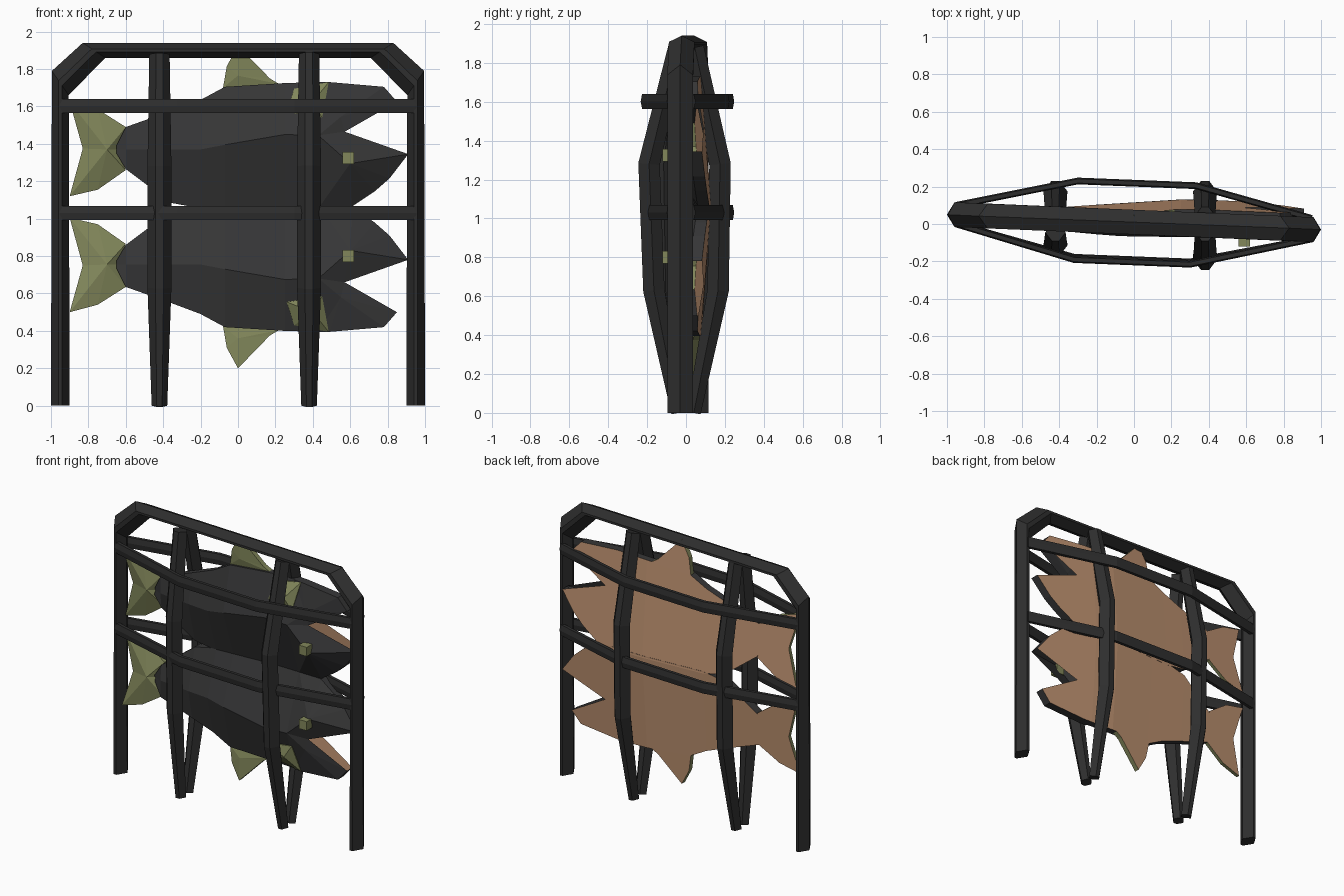
import bpy, bmesh
from mathutils import Vector

if "Cube" in bpy.data.objects:
    bpy.data.objects.remove(bpy.data.objects["Cube"])


def material(name, rgb):
    m = bpy.data.materials.new(name)
    m.diffuse_color = (*rgb, 1)
    m.use_nodes = True
    m.node_tree.nodes["Principled BSDF"].inputs["Base Color"].default_value = m.diffuse_color
    return m


IRON = material("dark iron", (0.027, 0.027, 0.027))
SKIN = material("charred skin", (0.037, 0.037, 0.038))
FLESH = material("brown flesh", (0.52, 0.29, 0.165))
GREEN = material("olive fin", (0.225, 0.245, 0.105))


def finish(name, bm, mats):
    mesh = bpy.data.meshes.new(name)
    bm.to_mesh(mesh)
    bm.free()
    for m in mats:
        mesh.materials.append(m)
    ob = bpy.data.objects.new(name, mesh)
    bpy.context.collection.objects.link(ob)
    return ob


def bar(name, path, axis, wide, corner, deep, scales=None, point_on_axis=True, mitres=None):
    """Mitred six-sided bar along a bent path; axis lies across the bar."""
    bm = bmesh.new()
    P = [Vector(p) for p in path]
    A = Vector(axis)
    rings = []
    for i, p in enumerate(P):
        d0 = (p - P[max(i - 1, 0)]).normalized() if i else (P[1] - p).normalized()
        d1 = (P[i + 1] - p).normalized() if i < len(P) - 1 else d0
        t = (d0 + d1).normalized()
        n = t.cross(A).normalized() / max(t.dot(d0), 0.3)
        if mitres and i in mitres:
            n = Vector(mitres[i])
        s = scales[i] if scales else 1
        ring = []
        for u, v in [(wide, 0), (corner, deep), (-corner, deep),
                     (-wide, 0), (-corner, -deep), (corner, -deep)]:
            if not point_on_axis:
                u, v = v, u
            ring.append(bm.verts.new(p + A * u * s + n * v * s))
        rings.append(ring)
    for a, b in zip(rings, rings[1:]):
        for k in range(6):
            bm.faces.new((a[k], a[(k + 1) % 6], b[(k + 1) % 6], b[k]))
    bm.faces.new(rings[0])
    bm.faces.new(rings[-1])
    bmesh.ops.recalc_face_normals(bm, faces=bm.faces)
    return finish(name, bm, [IRON])


# outer frame with heavy chamfered corners, slightly turned in plan
bar("outer_frame", [(x, 0.01 - 0.042 * x, z) for x, z in
    [(-.95, 0), (-.95, 1.725), (-.77, 1.9), (.77, 1.9), (.95, 1.725), (.95, 0)]],
    (0, 1, 0), 0.05, 0.01, 0.066, point_on_axis=False,
    mitres={1: (-.9, 0, 1.3), 2: (-1.2, 0, .8), 3: (1.2, 0, .8), 4: (.9, 0, 1.3)})

# bowed upright bars, front and back
for label, x, ys in [("front_left", -.42, (-.105, -.115)), ("front_right", .38, (-.165, -.19)),
                     ("back_left", -.42, (.165, .175)), ("back_right", .38, (.165, .175))]:
    s = -1 if ys[0] < 0 else 1
    bar("upright_" + label, [(x, s * .04, 0), (x, ys[0], .63), (x, ys[1], 1.28), (x, s * .045, 1.88)],
        (1, 0, 0), 0.064, 0.022, 0.055, (.65, 1, 1, .85))

# bowed cross bars, upper and lower
for label, z, k in [("upper", 1.602, 0), ("lower", 1.03, .012)]:
    for side, path in [("front", [(-.95, 0), (-.32, -.19 + k), (.3, -.215 + k), (.95, -.08)]),
                       ("back", [(-.95, .1), (-.3, .23), (.33, .205), (.95, .03)])]:
        bar("cross_bar_%s_%s" % (side, label), [(x, y, z) for x, y in path],
            (0, 0, 1), 0.018, 0.011, 0.038, point_on_axis=False)


# ---- two half fish, the upper one mirrored ----
def back_y(x, z):
    """Bowed flesh side, falling away towards the bellies."""
    y = 0.06 + (x + .9) * .0625 if x < .3 else 0.135 - (x - .3) * .05
    return y - .08 * abs(1.0625 - z)


def orient(bm, flesh_faces):
    bmesh.ops.recalc_face_normals(bm, faces=bm.faces)
    bm.normal_update()
    if flesh_faces[0].normal.y < 0:
        bmesh.ops.reverse_faces(bm, faces=bm.faces)
    for f in flesh_faces:
        f.material_index = 1


def relief(name, flip, outline, apex, mat, depth=.06, gaps=(), base=None, back_mat=FLESH):
    """Flat flesh back, thin rim (open at gaps), facets rising to an apex."""
    bm = bmesh.new()
    back, front = [], []
    for p in outline:
        yb = back_y(p[0], p[1])
        yf = p[2] if len(p) > 2 else yb - depth
        back.append(bm.verts.new((p[0], yf + base if base else yb, flip(p[1]))))
        front.append(bm.verts.new((p[0], yf, flip(p[1]))))
    top = bm.verts.new((apex[0], apex[1], flip(apex[2])))
    n = len(outline)
    for i in range(n):
        j = (i + 1) % n
        bm.faces.new((front[i], front[j], top))
        if i not in gaps:
            bm.faces.new((back[i], back[j], front[j], front[i]))
    flesh = bm.faces.new(back)
    orient(bm, [flesh])
    finish(name, bm, [mat, back_mat])


def body(name, flip):
    # x, belly z, ridge z, back z, ridge y
    stations = [(-.65, .735, .755, .775, .01), (-.6, .635, .755, .86, -.01), (-.36, .55, .755, 1.04, -.04),
                (-.2, .49, .755, 1.07, -.055), (-.07, .42, .73, 1.07, -.065),
                (.25, .4, .675, 1.07, -.07), (.43, .395, .68, 1.07, -.07)]
    bm = bmesh.new()
    rings = []
    for x, zb, zr, zt, yr in stations:
        y0, y1 = back_y(x, zb), back_y(x, zt)
        rings.append([bm.verts.new((x, y, flip(z))) for y, z in
                      [(y0, zb), (y0 - .05, zb), (yr, zr), (y1 - .06, zt), (y1, zt)]])
    flesh = []
    for a, b in zip(rings, rings[1:]):
        for k in range(5):
            f = bm.faces.new((a[k], a[(k + 1) % 5], b[(k + 1) % 5], b[k]))
            if k == 4:
                flesh.append(f)
    orient(bm, flesh)
    finish(name, bm, [SKIN, FLESH])


def box(name, centre, size, mat):
    bm = bmesh.new()
    bmesh.ops.create_cube(bm, size=1)
    bmesh.ops.scale(bm, vec=size, verts=bm.verts)
    bmesh.ops.translate(bm, vec=centre, verts=bm.verts)
    finish(name, bm, [mat])


for label, flip in [("lower", lambda z: z), ("upper", lambda z: 2.125 - z)]:
    body(label + "_fish_body", flip)
    # head and jaw, left open along the mouth and where they join the body
    relief(label + "_fish_head", flip,
           [(.43, .68, -.07), (.57, .66, -.03), (.91, .78), (.81, .91), (.73, .98), (.61, 1.06), (.43, 1.07)],
           (.6, -.08, .83), SKIN, gaps=(0, 1, 6))
    relief(label + "_fish_jaw", flip,
           [(.43, .68, -.07), (.57, .66, -.03), (.85, .5), (.78, .42), (.49, .395), (.43, .395)],
           (.55, -.035, .58), SKIN, gaps=(0, 1, 5))
    # tail and belly fin
    relief(label + "_fish_tail", flip,
           [(-.9, .5), (-.75, .54), (-.6, .635), (-.64, .755), (-.6, .865),
            (-.75, .97), (-.9, 1.005), (-.83, .75)],
           (-.7, -.02, .755), GREEN, depth=.025)
    relief(label + "_fish_belly_fin", flip,
           [(-.08, .425), (-.06, .31), (0, .2), (.17, .375), (.22, .405)],
           (0, .015, .36), GREEN, depth=.035)
    # small side fin, a thin plate standing off the skin
    relief(label + "_fish_side_fin", flip,
           [(.26, .555, -.035), (.45, .585, -.045), (.485, .395, .01), (.3, .43, .01)],
           (.4, -.06, .5), GREEN, base=.02, back_mat=GREEN)
    # eye
    box(label + "_fish_eye", (.59, -.09, flip(.8)), (.062, .06, .064), GREEN)
